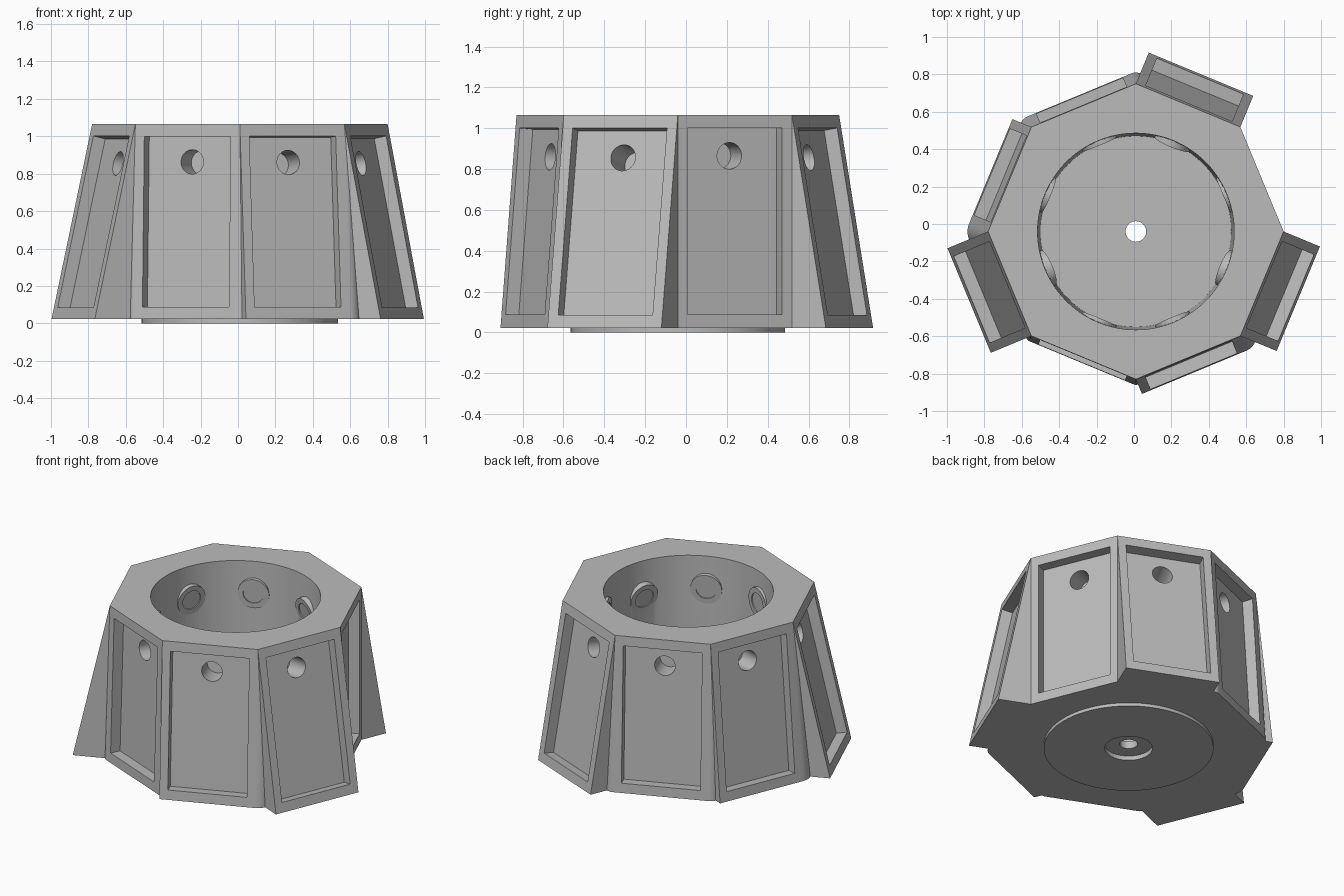
import bpy, bmesh, math
from mathutils import Matrix, Vector

if "Cube" in bpy.data.objects:
    bpy.data.objects.remove(bpy.data.objects["Cube"], do_unlink=True)

# Main sizes
CENTER = Vector((0.01, -0.04, 0))
CORNER = 0.79
APOTHEM = CORNER * math.cos(math.pi / 8)
TOP, LOW = 1.065, 0.022
HEIGHT = TOP - LOW
HOLE_DROP = 0.2
# How far each panel leans out at the bottom, counter-clockwise from +x
LEAN = [0, 0.18, 0.06, 0.11, 0.235, 0.03, 0.085, 0.21]

grey = bpy.data.materials.new("plain grey")
grey.use_nodes = True
grey.diffuse_color = (0.5, 0.5, 0.5, 1)
grey.node_tree.nodes["Principled BSDF"].inputs["Base Color"].default_value = (0.5, 0.5, 0.5, 1)


def make(name, bm):
    bmesh.ops.recalc_face_normals(bm, faces=bm.faces)
    mesh = bpy.data.meshes.new(name)
    bm.to_mesh(mesh)
    bm.free()
    mesh.materials.append(grey)
    obj = bpy.data.objects.new(name, mesh)
    bpy.context.collection.objects.link(obj)
    return obj


def cylinder(name, r1, r2, start, end, frame, sides=64):
    """Round solid running along the frame's z axis from start to end."""
    bm = bmesh.new()
    bmesh.ops.create_cone(bm, cap_ends=True, segments=sides, radius1=r1, radius2=r2,
                          depth=end - start,
                          matrix=frame @ Matrix.Translation((0, 0, (start + end) / 2)))
    return make(name, bm)


def box(name, low, high, frame):
    low, high = Vector(low), Vector(high)
    bm = bmesh.new()
    bmesh.ops.create_cube(bm, size=1, matrix=frame @ Matrix.Translation((low + high) / 2)
                          @ Matrix.Diagonal((*(high - low), 1)))
    return make(name, bm)


def combine(target, tool, operation):
    tool.hide_render = True
    mod = target.modifiers.new("combine", "BOOLEAN")
    mod.object, mod.operation, mod.solver = tool, operation, "EXACT"
    bpy.context.view_layer.objects.active = target
    bpy.ops.object.modifier_apply(modifier=mod.name)
    bpy.data.objects.remove(tool, do_unlink=True)


def polar(angle, radius, z=0):
    return Vector((radius * math.cos(angle), radius * math.sin(angle), z))


# Body: octagon top, each panel hinged on its top edge, cone gussets at corners
def make_body():
    bm = bmesh.new()
    step = math.pi / 4
    tops = [bm.verts.new(CENTER + polar(k * step, CORNER, TOP)) for k in range(8)]
    ring = []
    for k in range(8):
        before, after = LEAN[k - 1], LEAN[k]
        small = min(before, after)
        a0 = (k - 0.5) * step
        offsets = [polar(a0, before)]
        offsets += [polar(a0 + step * i / 8, small) for i in range(9)]
        offsets.append(polar(a0 + step, after))
        last = None
        for off in offsets:
            if last is None or (off - last).length > 1e-5:
                corner = CENTER + polar(k * step, CORNER, LOW)
                ring.append((bm.verts.new(corner + off), tops[k]))
                last = off
    for i, (b, t) in enumerate(ring):
        a, s = ring[i - 1]
        bm.faces.new((a, b, t) if s is t else (a, b, t, s))
    bm.faces.new(tops)
    bm.faces.new([b for b, t in reversed(ring)])
    return make("tapered_body", bm)


body = make_body()
middle = Matrix.Translation(CENTER)

# Locating disc below and round cavity above
combine(body, cylinder("base_disc", 0.525, 0.525, 0, 0.05, middle, 96), "UNION")
combine(body, cylinder("cavity", 0.51, 0.526, 0.08, TOP + 0.02, middle, 96), "DIFFERENCE")

# Panel frames: local x points out, z runs up the slope
panels = []
for k, lean in enumerate(LEAN):
    tilt = math.atan2(lean, HEIGHT)
    frame = (middle @ Matrix.Rotation((k + 0.5) * math.pi / 4, 4, "Z")
             @ Matrix.Translation((APOTHEM, 0, TOP)) @ Matrix.Rotation(-tilt, 4, "Y"))
    axis = frame @ Matrix.Translation((0, 0, -HOLE_DROP)) @ Matrix.Rotation(math.pi / 2, 4, "Y")
    panels.append((tilt, frame, axis))


def depth_at(radius, tilt):
    return (radius - APOTHEM - HOLE_DROP * math.sin(tilt)) / math.cos(tilt)


# Round bosses inside the cavity
for tilt, frame, axis in panels:
    end = depth_at(0.505, tilt)
    combine(body, cylinder("boss", 0.1, 0.1, end, end + 0.05, axis, 40), "UNION")

# Recessed panels, bores from outside and shallow sockets inside
for tilt, frame, axis in panels:
    end = depth_at(0.505, tilt)
    bottom = -HEIGHT / math.cos(tilt) + 0.065
    combine(body, box("recess", (-0.07, -0.25, bottom), (0.03, 0.25, -0.065), frame), "DIFFERENCE")
    combine(body, cylinder("bore", 0.065, 0.065, end + 0.016, -0.04, axis, 40), "DIFFERENCE")
    combine(body, cylinder("socket", 0.065, 0.065, end - 0.05, end + 0.007, axis, 40), "DIFFERENCE")

# Centre hole with a counterbore underneath
combine(body, cylinder("centre_hole", 0.055, 0.055, -0.1, 0.2, middle, 40), "DIFFERENCE")
combine(body, cylinder("counterbore", 0.148, 0.148, -0.1, 0.03, middle, 48), "DIFFERENCE")

bpy.ops.object.select_all(action="DESELECT")
body.select_set(True)
bpy.context.view_layer.objects.active = body
bpy.ops.object.shade_smooth_by_angle(angle=math.radians(15))
